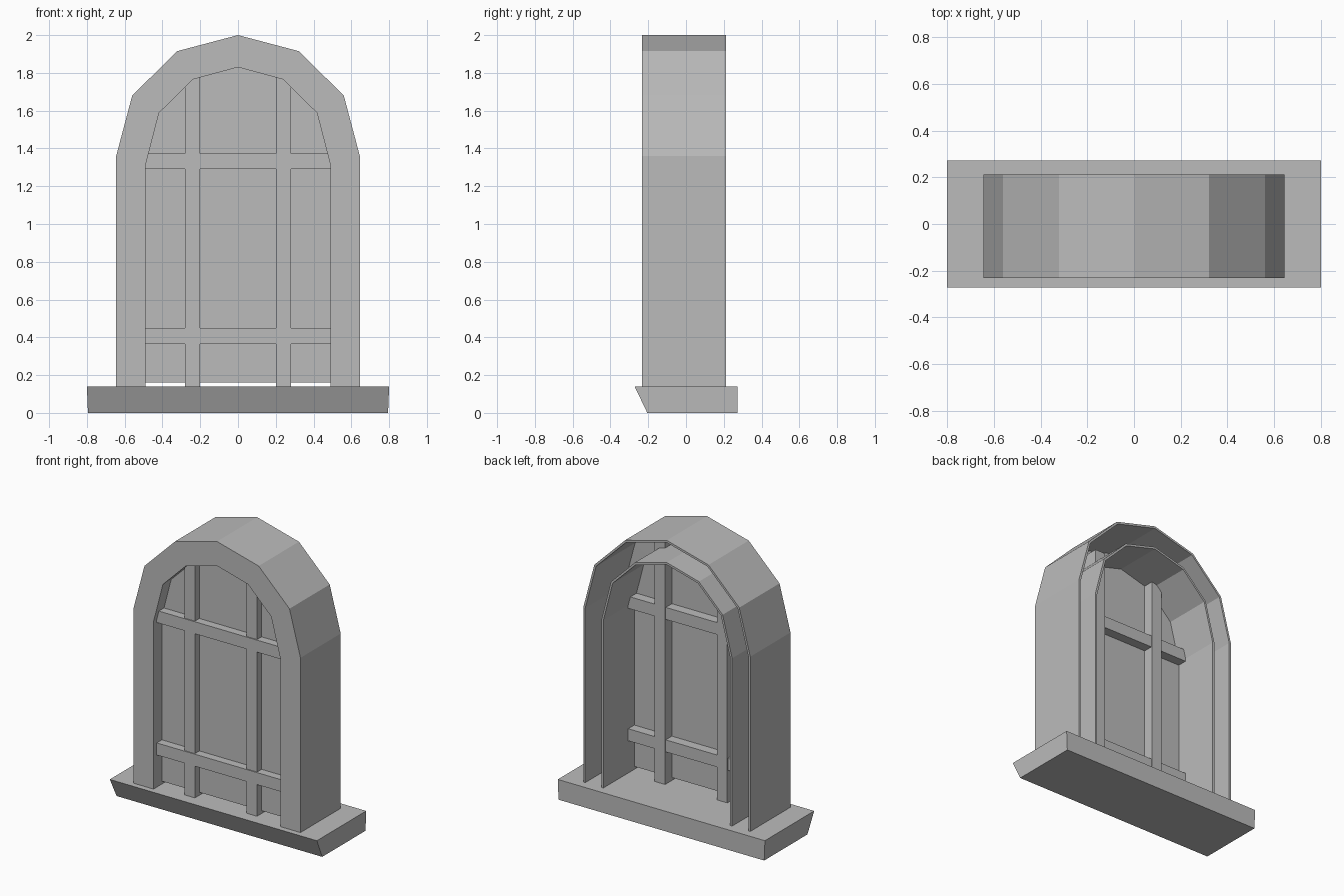
import bpy, bmesh

if "Cube" in bpy.data.objects:
    bpy.data.objects.remove(bpy.data.objects["Cube"])

stone = bpy.data.materials.new("plain grey")
stone.diffuse_color = (0.5, 0.5, 0.5, 1)
stone.use_nodes = True
stone.node_tree.nodes["Principled BSDF"].inputs["Base Color"].default_value = stone.diffuse_color


def add_object(name, bm):
    mesh = bpy.data.meshes.new(name)
    bm.to_mesh(mesh)
    bm.free()
    mesh.materials.append(stone)
    ob = bpy.data.objects.new(name, mesh)
    bpy.context.collection.objects.link(ob)
    return ob


def add_box(name, x0, x1, y0, y1, z0, z1):
    bm = bmesh.new()
    bmesh.ops.create_cube(bm, size=1)
    for v in bm.verts:
        v.co = (x1 if v.co.x > 0 else x0,
                y1 if v.co.y > 0 else y0,
                z1 if v.co.z > 0 else z0)
    return add_object(name, bm)


def arch(half):
    """Mirror the right half (bottom to apex) into a full arch, left to right."""
    return [(-x, z) for x, z in half] + [(x, z) for x, z in half[-2::-1]]


outer = arch([(0.645, 0.14), (0.645, 1.36), (0.56, 1.68), (0.322, 1.915), (0, 2.0)])
inner = arch([(0.49, 0.14), (0.49, 1.31), (0.418, 1.588), (0.24, 1.765), (0, 1.83)])

# Sill, with the front leaning back towards the bottom
sill = add_box("sill", -0.8, 0.8, -0.272, 0.272, 0, 0.14)
for v in sill.data.vertices:
    if v.co.z < 0.07:
        v.co.x *= 0.993
        if v.co.y < 0:
            v.co.y = -0.205

# Arched frame: hollow channel open at the back
bm = bmesh.new()
rows = [[bm.verts.new((x, y, z)) for x, z in pts]
        for pts, y in ((outer, 0.212), (outer, -0.232), (inner, -0.232), (inner, 0.212))]
for a, b in zip(rows, rows[1:]):
    for i in range(len(a) - 1):
        bm.faces.new((a[i], b[i], b[i + 1], a[i + 1]))
frame = add_object("arched_frame", bm)
shell = frame.modifiers.new("thickness", "SOLIDIFY")
shell.thickness = 0.015
shell.offset = -1
shell.use_even_offset = True

# Window panel, set a little above the sill
bm = bmesh.new()
face = bm.faces.new([bm.verts.new((x, -0.14, z + 0.02)) for x, z in inner])
ext = bmesh.ops.extrude_face_region(bm, geom=[face], use_keep_orig=True)
for v in ext["geom"]:
    if isinstance(v, bmesh.types.BMVert):
        v.co.y += 0.01
bmesh.ops.recalc_face_normals(bm, faces=bm.faces)
add_object("window_panel", bm)

# Bars passing through the panel
for side, x in (("left", -0.24), ("right", 0.24)):
    add_box("upright_bar_" + side, x - 0.04, x + 0.04, -0.19, -0.055, 0.14, 1.84)
for level, z in (("lower", 0.407), ("upper", 1.332)):
    add_box("cross_bar_" + level, -0.49, 0.49, -0.197, -0.062, z - 0.042, z + 0.042)
